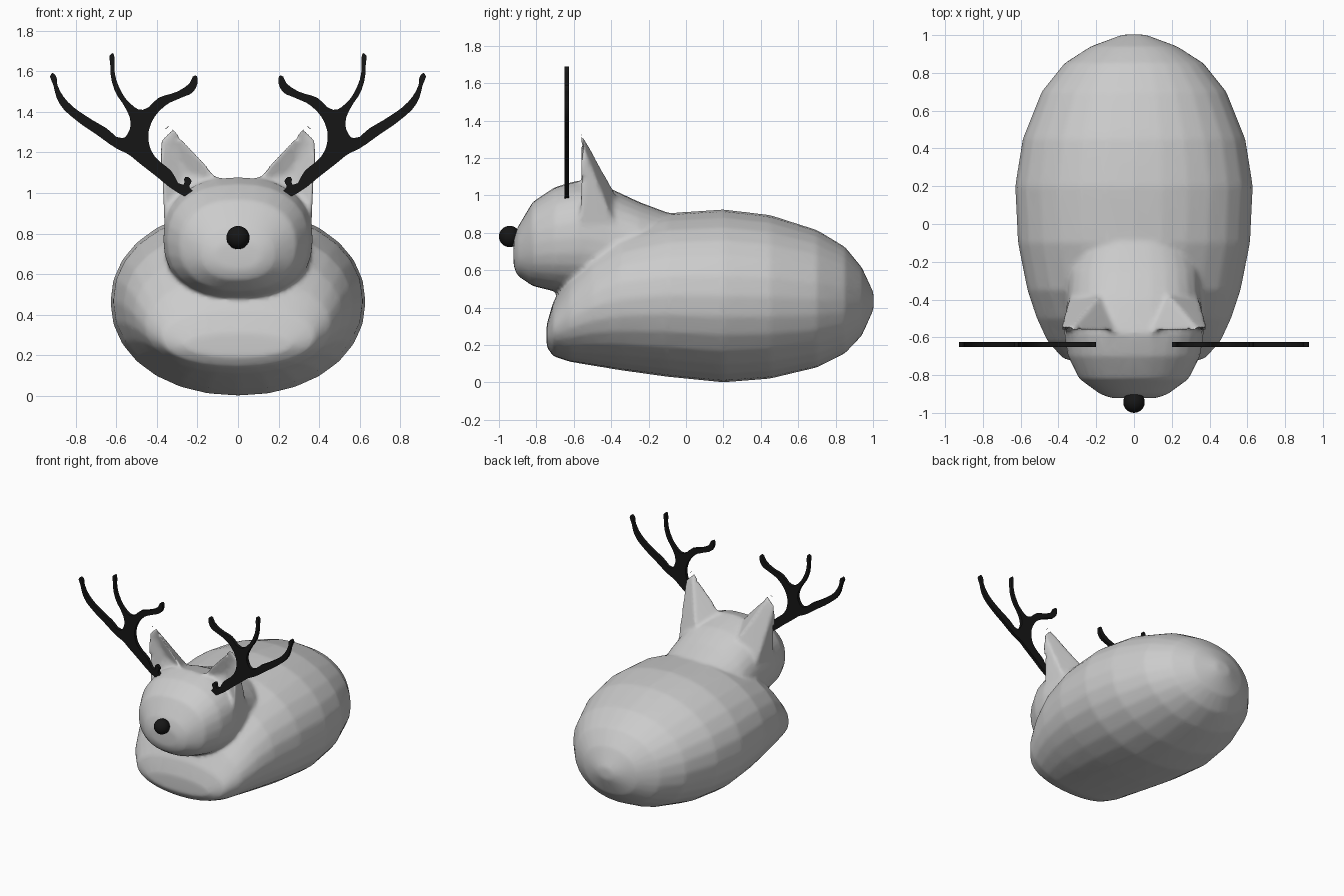
import bpy, bmesh
from math import sin, cos, tau, copysign

if "Cube" in bpy.data.objects:
    bpy.data.objects.remove(bpy.data.objects["Cube"])

black = bpy.data.materials.new("black")
black.diffuse_color = (0.008, 0.008, 0.008, 1)
black.use_nodes = True
black.node_tree.nodes["Principled BSDF"].inputs["Base Color"].default_value = black.diffuse_color


def make_object(name, bm):
    bmesh.ops.recalc_face_normals(bm, faces=bm.faces)
    mesh = bpy.data.meshes.new(name)
    bm.to_mesh(mesh)
    bm.free()
    obj = bpy.data.objects.new(name, mesh)
    bpy.context.collection.objects.link(obj)
    return obj


def select(objs):
    bpy.ops.object.select_all(action='DESELECT')
    for o in objs:
        o.select_set(True)
    bpy.context.view_layer.objects.active = objs[0]


def loft(name, sections, power, sides=28):
    """Superellipse rings along y: (y, half width, bottom z, top z)."""
    bm = bmesh.new()
    rings = []
    for y, w, lo, hi in sections:
        ring = []
        for i in range(sides):
            c, s = cos(tau * i / sides), sin(tau * i / sides)
            x = w * copysign(abs(c) ** (2 / power), c)
            z = (lo + hi) / 2 + (hi - lo) / 2 * copysign(abs(s) ** (2 / power), s)
            ring.append(bm.verts.new((x, y, z)))
        rings.append(ring)
    for a, b in zip(rings, rings[1:]):
        for i in range(sides):
            j = (i + 1) % sides
            bm.faces.new((a[i], a[j], b[j], b[i]))
    bm.faces.new(rings[0])
    bm.faces.new(rings[-1])
    return make_object(name, bm)


# Resting body with a chest bulge at the front
body = loft("body", [
    (-0.745, 0.26, 0.19, 0.31), (-0.71, 0.38, 0.14, 0.43), (-0.62, 0.46, 0.11, 0.58),
    (-0.5, 0.515, 0.09, 0.72), (-0.35, 0.565, 0.065, 0.83), (-0.1, 0.615, 0.03, 0.905),
    (0.2, 0.63, 0.0, 0.925), (0.45, 0.59, 0.02, 0.895), (0.7, 0.49, 0.08, 0.815),
    (0.85, 0.37, 0.155, 0.725), (0.94, 0.23, 0.25, 0.615), (1.003, 0.06, 0.39, 0.48)], 2.1)

# Head running back into the neck
head = loft("head", [
    (-0.922, 0.12, 0.62, 0.76), (-0.9, 0.18, 0.57, 0.83), (-0.82, 0.29, 0.515, 0.965),
    (-0.7, 0.35, 0.485, 1.045), (-0.58, 0.37, 0.47, 1.08), (-0.4, 0.355, 0.45, 1.035),
    (-0.25, 0.35, 0.45, 0.965), (-0.05, 0.28, 0.45, 0.89)], 2.3)


# Pointed ears with a hollow front
def ear(side):
    bm = bmesh.new()
    pts = [(0.07, -0.57, 1.05), (0.345, -0.565, 1.35), (0.39, -0.56, 1.29), (0.365, -0.57, 0.86),
           (0.17, -0.36, 0.98), (0.34, -0.38, 0.84), (0.26, -0.52, 1.1)]
    v = [bm.verts.new((side * x, y, z)) for x, y, z in pts]
    for f in [(0, 6, 1), (1, 6, 2), (2, 6, 3), (3, 6, 0), (0, 1, 4),
              (1, 5, 4), (1, 2, 5), (2, 3, 5), (0, 4, 5, 3)]:
        bm.faces.new([v[i] for i in f])
    return make_object("ear", bm)


# Fuse body, head and ears into one soft skin
select([body, head, ear(1), ear(-1)])
bpy.ops.object.join()
remesh = body.modifiers.new("fuse", 'REMESH')
remesh.mode = 'VOXEL'
remesh.voxel_size = 0.014
soften = body.modifiers.new("soften", 'SMOOTH')
soften.factor = 0.5
soften.iterations = 8
thin = body.modifiers.new("thin", 'DECIMATE')
thin.ratio = 0.2
bpy.ops.object.convert(target='MESH')
bpy.ops.object.shade_smooth()

# Nose
bpy.ops.mesh.primitive_uv_sphere_add(segments=24, ring_count=16, radius=0.057,
                                     location=(0, -0.943, 0.78))
nose = bpy.context.object
nose.name = "nose"
nose.data.materials.append(black)
bpy.ops.object.shade_smooth()

# Flat antlers: outline in hundredths (x, z)
OUTLINE = [
    (21, 99), (24, 103), (23, 106), (26, 108), (27, 104), (33, 111), (41, 118), (44, 125),
    (43, 134), (36, 143), (28, 147), (22, 150), (20, 156), (21, 158), (24, 154), (30, 150),
    (39, 147), (47, 141), (53, 144), (59, 153), (61, 161), (61, 167), (62, 169), (63, 163),
    (61, 151), (55, 141), (53, 135), (54, 130), (57, 127), (65, 132), (75, 138), (84, 145),
    (89, 153), (90, 158), (92, 159), (91, 153), (88, 144), (80, 136), (70, 129), (60, 122),
    (54, 119), (49, 115), (40, 108), (31, 101), (24, 98)]


def antler(name, side):
    cu = bpy.data.curves.new(name, 'CURVE')
    cu.dimensions = '2D'
    cu.fill_mode = 'BOTH'
    cu.extrude = 0.0125
    cu.resolution_u = 3
    sp = cu.splines.new('BEZIER')
    sp.bezier_points.add(len(OUTLINE) - 1)
    for p, (x, z) in zip(sp.bezier_points, OUTLINE):
        p.co = (side * x / 100, z / 100, 0)
        p.handle_left_type = p.handle_right_type = 'AUTO'
    sp.use_cyclic_u = True
    obj = bpy.data.objects.new(name, cu)
    bpy.context.collection.objects.link(obj)
    obj.rotation_euler.x = tau / 4
    obj.location.y = -0.638
    cu.materials.append(black)
    select([obj])
    bpy.ops.object.convert(target='MESH')


antler("antler_left", 1)
antler("antler_right", -1)
